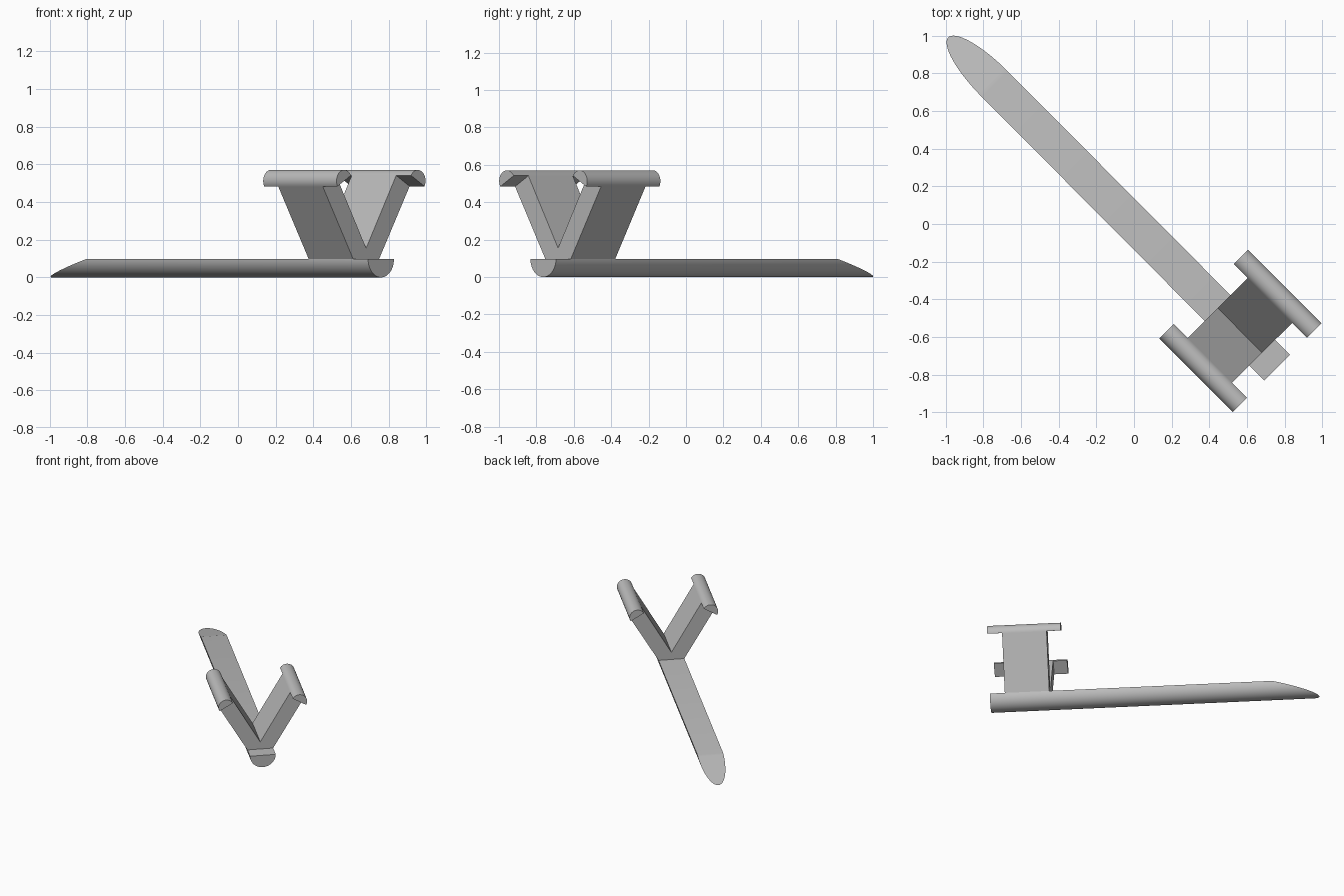
import bpy, bmesh, math
from mathutils import Matrix

if "Cube" in bpy.data.objects:
    bpy.data.objects.remove(bpy.data.objects["Cube"])

# Length runs along local x, then everything is turned about z
TURN = Matrix.Rotation(math.radians(-45.14), 4, 'Z')
grey = bpy.data.materials.new("mid grey")
grey.diffuse_color = (0.5, 0.5, 0.5, 1)
grey.use_nodes = True
grey.node_tree.nodes["Principled BSDF"].inputs["Base Color"].default_value = grey.diffuse_color


def loft(name, start, end, smooth=False):
    """Solid between two matching closed outlines of (x, y, z) points."""
    bm = bmesh.new()
    a = [bm.verts.new(p) for p in start]
    b = [bm.verts.new(p) for p in end]
    n = len(a)
    for i in range(n):
        j = (i + 1) % n
        bm.faces.new((a[i], a[j], b[j], b[i]))
    bm.faces.new(a[::-1])
    bm.faces.new(b)
    bmesh.ops.recalc_face_normals(bm, faces=bm.faces)
    bm.transform(TURN)
    mesh = bpy.data.meshes.new(name)
    bm.to_mesh(mesh)
    bm.free()
    obj = bpy.data.objects.new(name, mesh)
    bpy.context.collection.objects.link(obj)
    mesh.materials.append(grey)
    if smooth:
        bpy.ops.object.select_all(action='DESELECT')
        obj.select_set(True)
        bpy.context.view_layer.objects.active = obj
        bpy.ops.object.shade_smooth_by_angle(angle=math.radians(30))
    return obj


def half_disc(cy, cz, r, direction, steps=32):
    """Half circle bulging towards the direction angle."""
    angles = [direction - math.pi / 2 + math.pi * i / steps for i in range(steps + 1)]
    return [(cy + r * math.cos(t), cz + r * math.sin(t)) for t in angles]


# Half-round shaft with a slanted flat cut at the far end
R = 0.0968
shaft = half_disc(0, R, R, -math.pi / 2, 48)
loft("shaft",
     [(-1.049 - 0.349 * (R - z) / R, y, z) for y, z in shaft],
     [(1.077, y, z) for y, z in shaft], True)

# V-shaped fork standing on the shaft
BAR_Y, BAR_Z, BAR_R = 0.2755, 0.5125, 0.058
dy, dz = BAR_R * math.cos(math.pi / 6), BAR_R * math.sin(math.pi / 6)
half = [(R, R), (BAR_Y + dy, BAR_Z - dz), (BAR_Y - dy, BAR_Z + dz)]
fork = half + [(0, 0.155)] + [(-y, z) for y, z in reversed(half)]
loft("fork", [(0.63, y, z) for y, z in fork], [(0.965, y, z) for y, z in fork])

# Half-round bars capping both arms
for side, name in ((1, "right_bar"), (-1, "left_bar")):
    bar = [(side * y, z) for y, z in half_disc(BAR_Y, BAR_Z, BAR_R, math.pi / 3)]
    loft(name, [(0.525, y, z) for y, z in bar], [(1.077, y, z) for y, z in bar], True)
